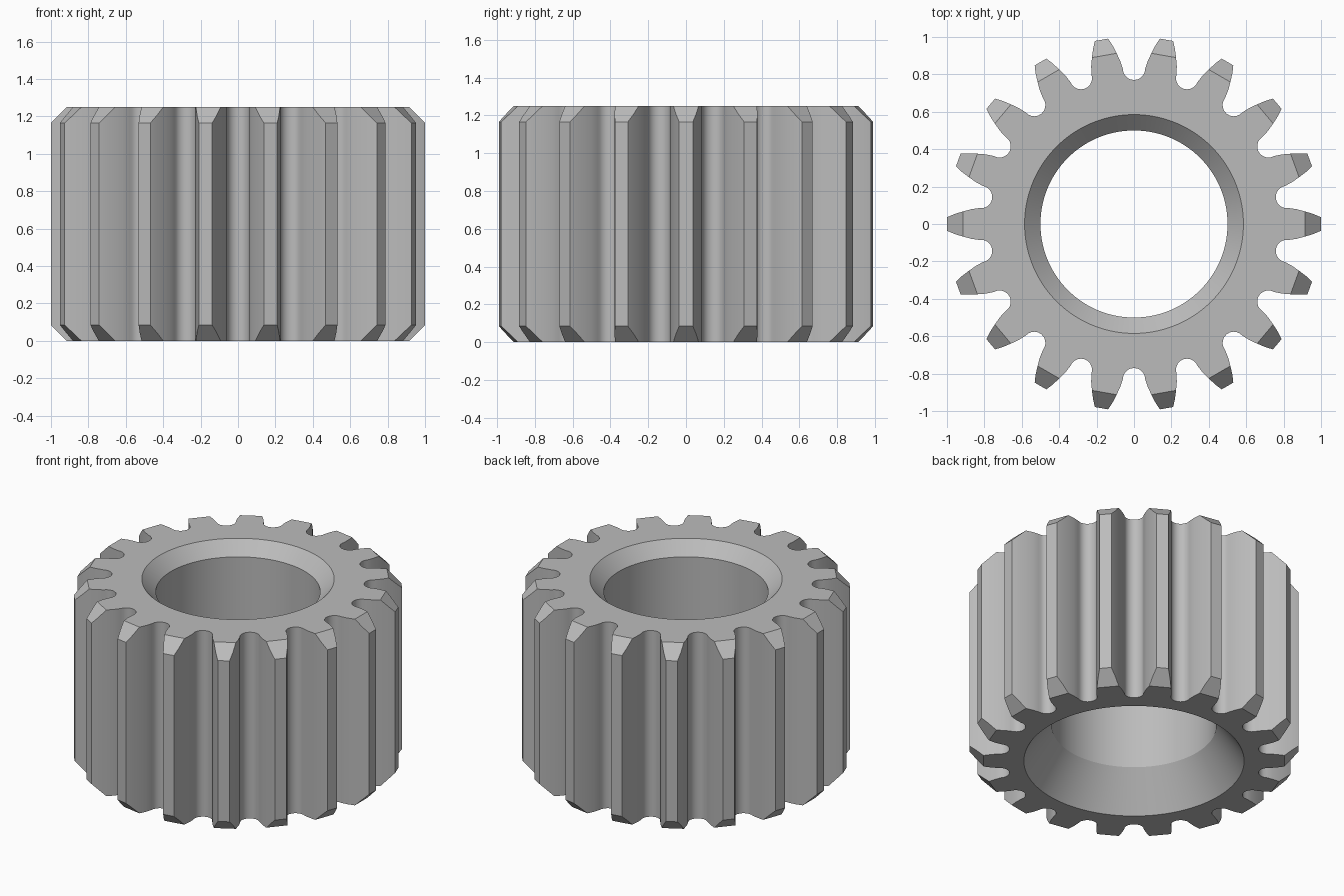
import bpy, bmesh
from math import sin, cos, radians, pi

cube = bpy.data.objects.get("Cube")
if cube:
    bpy.data.objects.remove(cube, do_unlink=True)

TEETH, HEIGHT = 18, 1.25
PITCH = 2 * pi / TEETH
SHOULDER = 0.915                      # radius where the tooth end chamfer starts
VALLEY_R, FILLET = 0.83, 0.06         # centre and radius of the round valley

steel = bpy.data.materials.new("steel_grey")
steel.use_nodes = True
grey = (0.5, 0.5, 0.5, 1)
steel.diffuse_color = grey
steel.node_tree.nodes["Principled BSDF"].inputs["Base Color"].default_value = grey


def valley_point(deg):
    """Point on the round valley, from tooth wall (0) to its bottom (90)."""
    a, h = radians(deg), PITCH / 2
    along = VALLEY_R - FILLET * sin(a)
    side = -FILLET * cos(a)
    return (along * cos(h) - side * sin(h), along * sin(h) + side * cos(h))


# Half tooth outline from tip to valley, then mirrored to a whole tooth
half = [(1.0, 0.036), (0.96, 0.053), (SHOULDER, 0.067), (0.87, 0.079)]
half += [valley_point(d) for d in range(0, 90, 18)]
tooth = [(x, -y) for x, y in reversed(half)] + half + [valley_point(90)]
n, m = len(tooth), len(half)
core = [k for k in range(n) if k <= m - 3 or k >= m + 2]   # points on the flat end faces

bm = bmesh.new()
bottom, top = [], []
for i in range(TEETH):
    c, s = cos(i * PITCH), sin(i * PITCH)
    for x, y in tooth:
        drop = max(0, x - SHOULDER)
        px, py = x * c - y * s, x * s + y * c
        bottom.append(bm.verts.new((px, py, drop)))
        top.append(bm.verts.new((px, py, HEIGHT - drop)))


def bridge(a, b):
    for j in range(len(a)):
        k = (j + 1) % len(a)
        bm.faces.new((a[j], a[k], b[k], b[j]))


# Tooth walls
bridge(bottom, top)

# Sloped tooth ends
for ring in (bottom, top):
    for i in range(TEETH):
        o = i * n
        for k in (1, 2):
            bm.faces.new((ring[o + m - k], ring[o + m - k - 1],
                          ring[o + m + k], ring[o + m + k - 1]))


# Bore with a deep lower countersink and a small upper chamfer
def bore_ring(radius, z):
    step = PITCH / len(core)
    verts = []
    for j in range(TEETH * len(core)):
        a = (j - m + 2.5) * step
        verts.append(bm.verts.new((radius * cos(a), radius * sin(a), z)))
    return verts


rings = [[bottom[i * n + k] for i in range(TEETH) for k in core]]
rings += [bore_ring(r, z) for r, z in
          ((0.67, 0), (0.5, 0.245), (0.5, HEIGHT - 0.085), (0.585, HEIGHT))]
rings.append([top[i * n + k] for i in range(TEETH) for k in core])
for a, b in zip(rings, rings[1:]):
    bridge(a, b)

bmesh.ops.recalc_face_normals(bm, faces=bm.faces[:])
mesh = bpy.data.meshes.new("gear")
bm.to_mesh(mesh)
bm.free()
mesh.materials.append(steel)

gear = bpy.data.objects.new("gear", mesh)
bpy.context.collection.objects.link(gear)
bpy.ops.object.select_all(action='DESELECT')
gear.select_set(True)
bpy.context.view_layer.objects.active = gear
bpy.ops.object.shade_smooth_by_angle(angle=radians(25))
